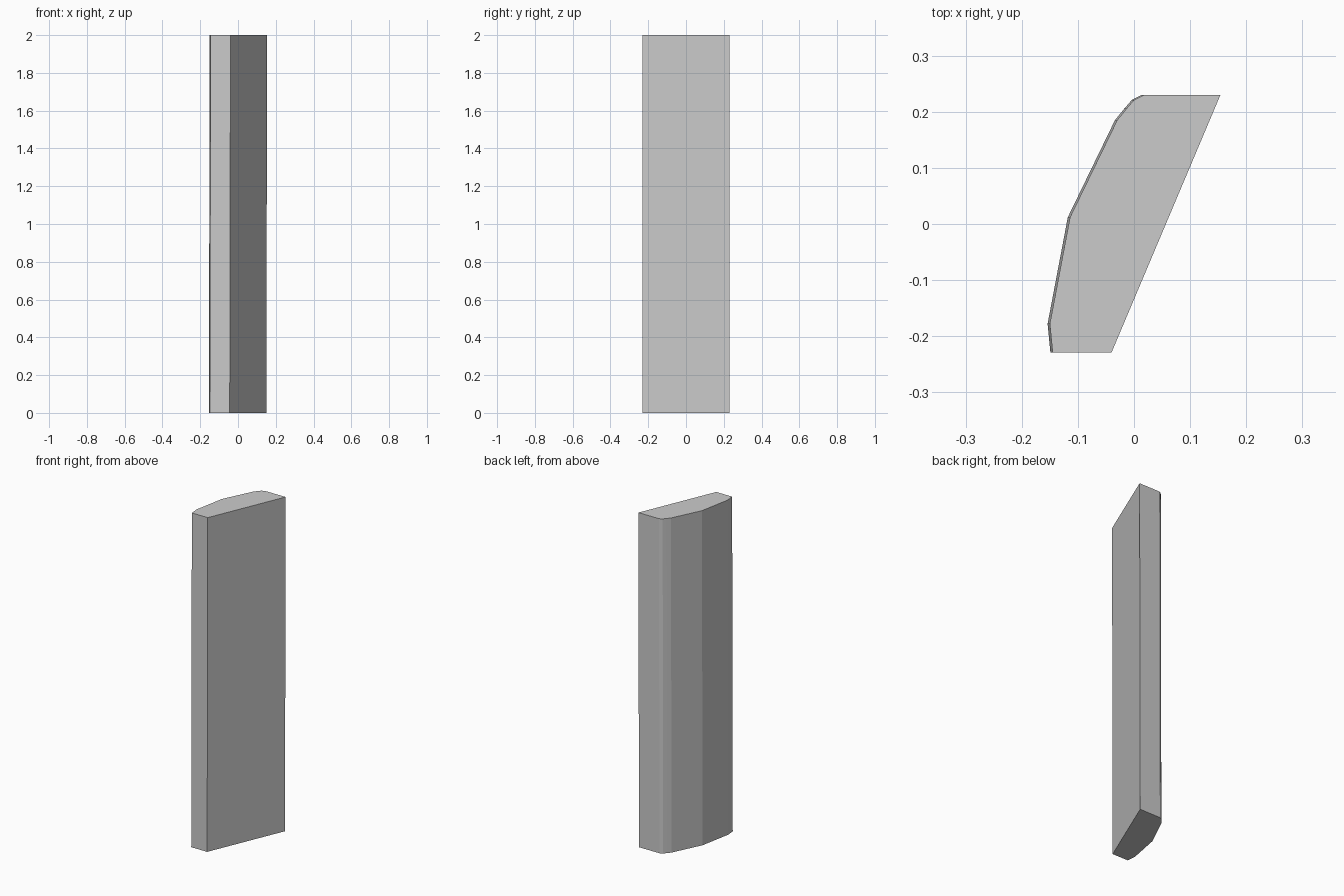
import bpy, bmesh

if "Cube" in bpy.data.objects:
    bpy.data.objects.remove(bpy.data.objects["Cube"])

# Plan outline of the slab, counter-clockwise, at ground level
outline = [(-0.149, -0.229), (-0.044, -0.229), (0.150, 0.230), (0.014, 0.230),
           (-0.004, 0.221), (-0.017, 0.206), (-0.034, 0.185),
           (-0.118, 0.012), (-0.154, -0.178)]
HEIGHT = 2.0
LEAN = 0.004  # slight sideways drift from bottom to top

# Extruded slab
bm = bmesh.new()
base = bm.faces.new([bm.verts.new((x, y, 0)) for x, y in outline])
result = bmesh.ops.extrude_face_region(bm, geom=[base], use_keep_orig=True)
top = [g for g in result["geom"] if isinstance(g, bmesh.types.BMVert)]
bmesh.ops.translate(bm, verts=top, vec=(LEAN, 0, HEIGHT))
bmesh.ops.recalc_face_normals(bm, faces=bm.faces)

mesh = bpy.data.meshes.new("slab_panel")
bm.to_mesh(mesh)
bm.free()
slab = bpy.data.objects.new("slab_panel", mesh)
bpy.context.collection.objects.link(slab)
